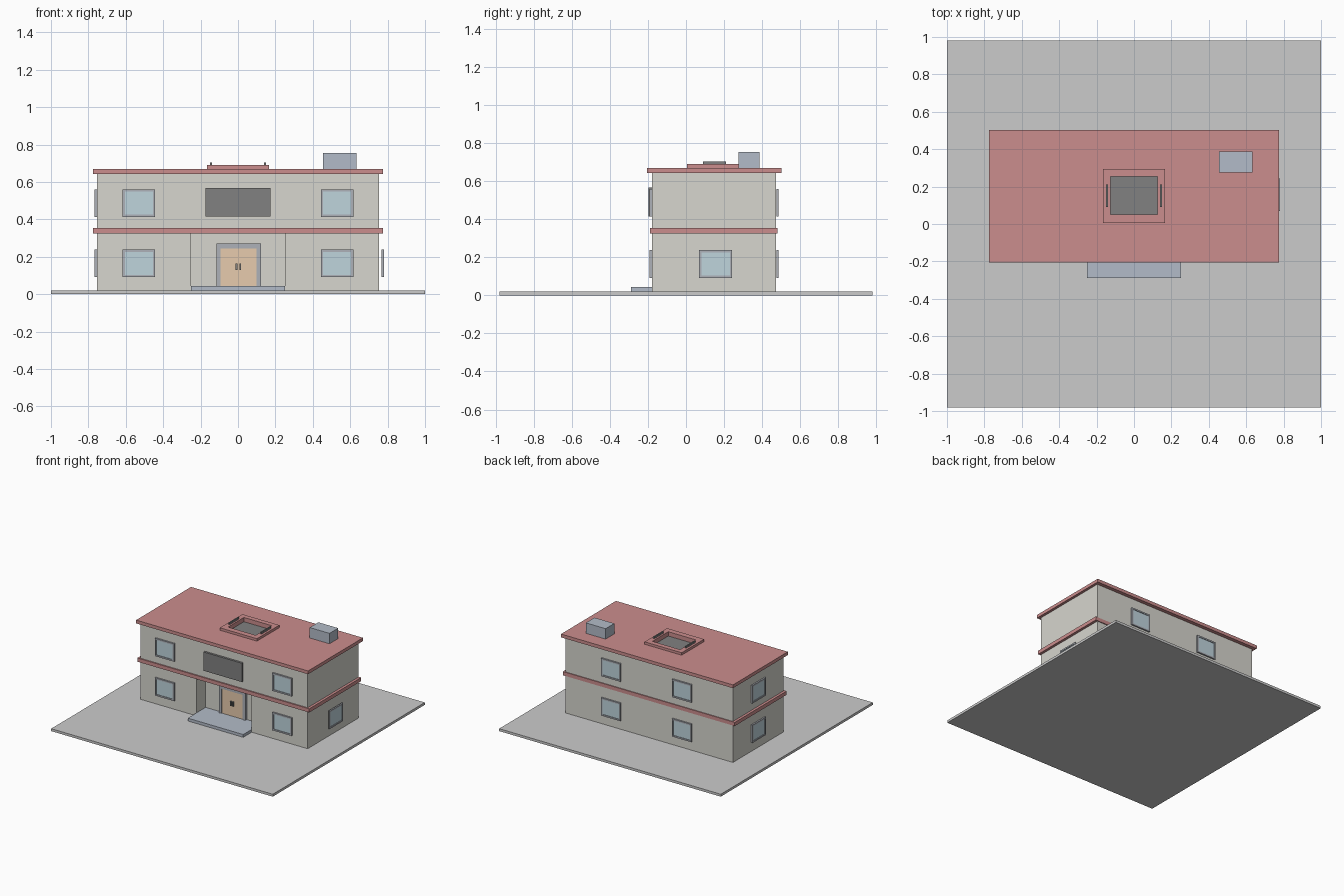
import bpy, bmesh, math
from mathutils import Matrix, Vector

if "Cube" in bpy.data.objects:
    bpy.data.objects.remove(bpy.data.objects["Cube"])


def material(name, rgb):
    m = bpy.data.materials.new(name)
    m.diffuse_color = (*rgb, 1)
    m.use_nodes = True
    m.node_tree.nodes["Principled BSDF"].inputs["Base Color"].default_value = m.diffuse_color
    return m


WALL = material("wall_plaster", (0.68, 0.67, 0.62))
RED = material("roof_red", (0.60, 0.27, 0.27))
FRAME = material("frame_grey", (0.42, 0.44, 0.48))
GLASS = material("glass_blue", (0.52, 0.66, 0.72))
STEP = material("step_blue_grey", (0.45, 0.50, 0.58))
WOOD = material("door_wood", (0.80, 0.60, 0.42))
DARK = material("dark_grey", (0.22, 0.22, 0.22))
PAVE = material("paving_grey", (0.6, 0.6, 0.6))


def finish(name, bm, mat, matrix=Matrix()):
    bmesh.ops.recalc_face_normals(bm, faces=bm.faces)
    me = bpy.data.meshes.new(name)
    bm.to_mesh(me)
    bm.free()
    me.materials.append(mat)
    ob = bpy.data.objects.new(name, me)
    ob.matrix_world = matrix
    bpy.context.collection.objects.link(ob)
    return ob


def box(name, x, y, z, mat, matrix=Matrix()):
    """Box from (low, high) ranges on each axis."""
    bm = bmesh.new()
    bmesh.ops.create_cube(bm, size=1)
    for v in bm.verts:
        v.co = Vector([(a + b) / 2 + c * (b - a) for (a, b), c in zip((x, y, z), v.co)])
    return finish(name, bm, mat, matrix)


def ring(name, outer, inner, z, mat, matrix=Matrix()):
    """Rectangular slab with a rectangular hole; rects are (x0, x1, y0, y1)."""
    bm = bmesh.new()

    def loop(r, h):
        return [bm.verts.new((r[i], r[j], h)) for i, j in ((0, 2), (1, 2), (1, 3), (0, 3))]

    loops = [loop(outer, z[0]), loop(outer, z[1]), loop(inner, z[1]), loop(inner, z[0])]
    for k in range(4):
        a, b = loops[k], loops[(k + 1) % 4]
        for i in range(4):
            j = (i + 1) % 4
            bm.faces.new((a[i], a[j], b[j], b[i]))
    return finish(name, bm, mat, matrix)


def prism(name, outline, z, mat):
    bm = bmesh.new()
    face = bm.faces.new([bm.verts.new((x, y, z[0])) for x, y in outline])
    new = bmesh.ops.extrude_face_region(bm, geom=[face], use_keep_orig=True)["geom"]
    bmesh.ops.translate(bm, vec=(0, 0, z[1] - z[0]),
                        verts=[v for v in new if isinstance(v, bmesh.types.BMVert)])
    return finish(name, bm, mat)


def window(name, loc, turn):
    """Framed window; local x = width, local y = up, local z = outward."""
    m = (Matrix.Translation(loc) @ Matrix.Rotation(math.radians(turn), 4, "Z")
         @ Matrix.Rotation(math.radians(90), 4, "X"))
    w, h, b = 0.087, 0.073, 0.012
    ring(name + "_frame", (-w, w, -h, h), (b - w, w - b, b - h, h - b), (0, 0.012), FRAME, m)
    box(name + "_glass", (b - w, w - b), (b - h, h - b), (0, 0.007), GLASS, m)


# ground slab and entrance step
box("ground_slab", (-1, 1), (-0.98, 0.98), (0, 0.02), PAVE)
box("entrance_step", (-0.25, 0.25), (-0.29, -0.01), (0.01, 0.043), STEP)

# lower storey with recessed porch, then upper storey
prism("lower_storey", [(-0.755, -0.18), (-0.25, -0.18), (-0.25, -0.06), (0.25, -0.06),
                       (0.25, -0.18), (0.755, -0.18), (0.755, 0.473), (-0.755, 0.473)],
      (0.01, 0.325), WALL)
box("upper_storey", (-0.755, 0.755), (-0.18, 0.473), (0.325, 0.65), WALL)
box("floor_band", (-0.776, 0.776), (-0.19, 0.48), (0.325, 0.355), RED)

# roof with a framed skylight opening
hole = (-0.125, 0.125, 0.05, 0.255)
ring("roof_slab", (-0.776, 0.776, -0.205, 0.503), hole, (0.643, 0.67), RED)
ring("skylight_curb", (-0.167, 0.167, 0.005, 0.295), hole, (0.67, 0.69), RED)
box("skylight_floor", hole[:2], hole[2:], (0.648, 0.655), DARK)
for side, s in (("left", -1), ("right", 1)):
    box("skylight_rail_" + side, (s * 0.144 - 0.005, s * 0.144 + 0.005),
        (0.09, 0.21), (0.685, 0.705), DARK)
box("roof_vent", (0.455, 0.633), (0.275, 0.387), (0.67, 0.755), STEP)

# windows on both storeys
for storey, z in (("lower", 0.165), ("upper", 0.487)):
    for i, x in enumerate((-0.53, 0.53)):
        window(f"front_window_{storey}_{i}", (x, -0.18, z), 0)
    for i, x in enumerate((-0.3, 0.34)):
        window(f"back_window_{storey}_{i}", (x, 0.475, z), 180)
    window(f"left_window_{storey}", (-0.755, 0.15, z), -90)
window("right_window", (0.768, 0.156, 0.165), 90)

# blank panel over the entrance
box("front_panel", (-0.173, 0.173), (-0.197, -0.18), (0.415, 0.568), DARK)

# double door, surround and handles
box("door_jamb_left", (-0.115, -0.094), (-0.08, -0.06), (0.043, 0.27), FRAME)
box("door_jamb_right", (0.098, 0.122), (-0.08, -0.06), (0.043, 0.27), FRAME)
box("door_lintel", (-0.094, 0.098), (-0.08, -0.06), (0.245, 0.27), FRAME)
for side, a, b, h in (("left", -0.094, 0.002, -0.008), ("right", 0.002, 0.098, 0.012)):
    box("door_" + side, (a, b), (-0.074, -0.06), (0.043, 0.245), WOOD)
    box("door_handle_" + side, (h - 0.005, h + 0.005), (-0.086, -0.074), (0.13, 0.165), DARK)
